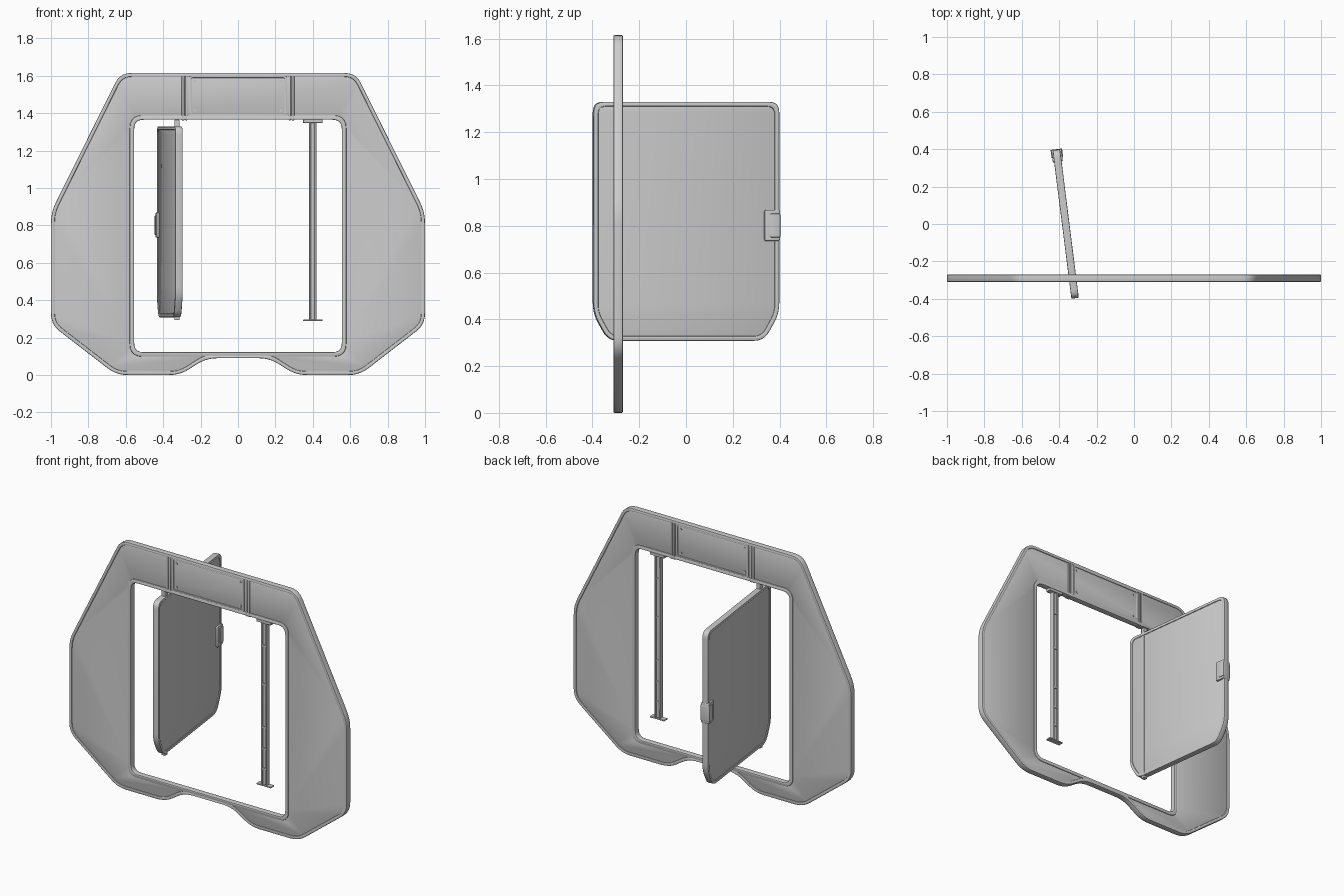
import bpy, bmesh, math
from mathutils import Vector

if "Cube" in bpy.data.objects:
    bpy.data.objects.remove(bpy.data.objects["Cube"])

FY = -0.29  # centre plane of the gate frame


def mirrored(right):
    """Right half profile, bottom to top, closed by its mirror image."""
    return right + [(-x, z) for x, z in reversed(right)]


def inset(pts, d):
    """Move every edge of a counter-clockwise polygon inward by d."""
    out, n = [], len(pts)
    for i in range(n):
        a, p, b = (Vector(pts[(i + k) % n]) for k in (-1, 0, 1))
        e1, e2 = (p - a).normalized(), (b - p).normalized()
        n1, n2 = Vector((-e1.y, e1.x)), Vector((-e2.y, e2.x))
        out.append(tuple(p + (n1 + n2) * d / (1 + n1.dot(n2))))
    return out


def rounded(pts, r, seg=5):
    """Round the polygon corners, trimming r from each edge."""
    out, n = [], len(pts)
    for i in range(n):
        a, p, b = (Vector(pts[(i + k) % n]) for k in (-1, 0, 1))
        s = p + (a - p).normalized() * min(r, (a - p).length * 0.4)
        e = p + (b - p).normalized() * min(r, (b - p).length * 0.4)
        for k in range(seg + 1):
            t = k / seg
            out.append(s * (1 - t) ** 2 + p * 2 * t * (1 - t) + e * t * t)
    return out


def finish(obj):
    bpy.ops.object.select_all(action='DESELECT')
    obj.select_set(True)
    bpy.context.view_layer.objects.active = obj
    bpy.ops.object.shade_smooth_by_angle(angle=math.radians(35))
    return obj


def slab(name, loops, half, loc, turn=0.0, bevel=0.005):
    """Upright bevelled slab from an outline and optional holes."""
    cu = bpy.data.curves.new(name, 'CURVE')
    cu.dimensions, cu.fill_mode = '2D', 'BOTH'
    cu.extrude, cu.bevel_depth = half - bevel, bevel
    cu.offset, cu.bevel_resolution = -bevel, 1
    for loop in loops:
        sp = cu.splines.new('POLY')
        sp.points.add(len(loop) - 1)
        for q, p in zip(sp.points, loop):
            q.co = (p[0], p[1], 0, 1)
        sp.use_cyclic_u = True
    tmp = bpy.data.objects.new("tmp", cu)
    bpy.context.collection.objects.link(tmp)
    ev = tmp.evaluated_get(bpy.context.evaluated_depsgraph_get())
    me = bpy.data.meshes.new_from_object(ev)
    bpy.data.objects.remove(tmp)
    bm = bmesh.new()
    bm.from_mesh(me)
    bmesh.ops.remove_doubles(bm, verts=bm.verts, dist=0.0001)
    bmesh.ops.recalc_face_normals(bm, faces=bm.faces)
    bm.to_mesh(me)
    bm.free()
    ob = bpy.data.objects.new(name, me)
    bpy.context.collection.objects.link(ob)
    ob.location, ob.rotation_euler = loc, (math.pi / 2, 0, turn)
    return finish(ob)


def box(name, lo, hi, bevel=0.003):
    bpy.ops.mesh.primitive_cube_add(size=1, location=[(a + b) / 2 for a, b in zip(lo, hi)])
    ob = bpy.context.object
    ob.name = name
    ob.scale = [b - a for a, b in zip(lo, hi)]
    bpy.ops.object.transform_apply(location=False, rotation=False, scale=True)
    if bevel:
        m = ob.modifiers.new("Bevel", 'BEVEL')
        m.width, m.segments = bevel, 2
    return finish(ob)


def rect(x0, z0, x1, z1):
    return [(x0, z0), (x1, z0), (x1, z1), (x0, z1)]


# Gate frame: recessed body with raised outer and inner rims
outer = mirrored([(0.17, 0.09), (0.31, 0), (0.65, 0), (1.0, 0.27), (1.0, 0.87), (0.63, 1.615)])
hole = rect(-0.555, 0.122, 0.555, 1.365)
at = (0, FY, 0)
slab("frame_body", [rounded(inset(outer, 0.008), 0.055), rounded(inset(hole, -0.008), 0.055)],
     0.015, at, bevel=0.002)
slab("frame_outer_rim", [rounded(outer, 0.06), rounded(inset(outer, 0.02), 0.05)], 0.02, at)
slab("frame_inner_rim", [rounded(inset(hole, -0.024), 0.07), rounded(hole, 0.05)], 0.0198, at)

# Header panel with dividers, border and corner studs
for s in (-1, 1):
    for k, x in enumerate((0.276, 0.294)):
        box("header_divider", (s * x - 0.007, FY - 0.02, 1.362), (s * x + 0.007, FY + 0.02, 1.612))
panel = rect(-0.26, 1.385, 0.26, 1.6)
slab("header_border", [rounded(panel, 0.012, 3), rounded(inset(panel, 0.011), 0.008, 3)],
     0.0195, at, bevel=0.003)
for x in (-0.23, 0.23):
    for z in (1.415, 1.57):
        bpy.ops.mesh.primitive_cylinder_add(vertices=12, radius=0.008, depth=0.036,
                                            location=(x, FY, z), rotation=(math.pi / 2, 0, 0))
        bpy.context.object.name = "header_stud"
        finish(bpy.context.object)

# Swung-open door leaf: recessed sheet, raised rim, latch
turn = math.radians(97.2)
door_at = (-0.365, 0, 0)
door = mirrored([(0.335, 0.308), (0.4, 0.425), (0.4, 1.33)])
slab("door_sheet", [rounded(inset(door, 0.008), 0.04)], 0.015, door_at, turn, 0.002)
slab("door_rim", [rounded(door, 0.045), rounded(inset(door, 0.02), 0.035)], 0.02, door_at, turn)
slab("door_latch", [rounded(rect(0.335, 0.735, 0.402, 0.868), 0.008, 3)], 0.027, door_at, turn, 0.004)
slab("door_latch_plate", [rounded(rect(0.36, 0.75, 0.403, 0.852), 0.006, 3)], 0.031, door_at, turn, 0.003)

# Door pivot pin, showing above and below the leaf
box("door_pivot", (-0.34, FY - 0.014, 0.293), (-0.312, FY + 0.014, 1.365))

# Free-standing latch post hanging from the header
px = 0.4
box("post_web", (px - 0.012, FY - 0.008, 0.295), (px + 0.012, FY + 0.008, 1.365), 0)
for s in (-1, 1):
    box("post_flange", (px + s * 0.015 - 0.005, FY - 0.016, 0.295),
        (px + s * 0.015 + 0.005, FY + 0.016, 1.365), 0.002)
for z in (0.40, 0.53, 0.67, 0.95, 1.2):
    box("post_rib", (px - 0.014, FY - 0.014, z - 0.005), (px + 0.014, FY + 0.014, z + 0.005), 0)
box("post_foot", (px - 0.052, FY - 0.018, 0.288), (px + 0.052, FY + 0.018, 0.296), 0.002)
box("post_head", (px - 0.052, FY - 0.018, 1.348), (px + 0.052, FY + 0.018, 1.366), 0.002)
